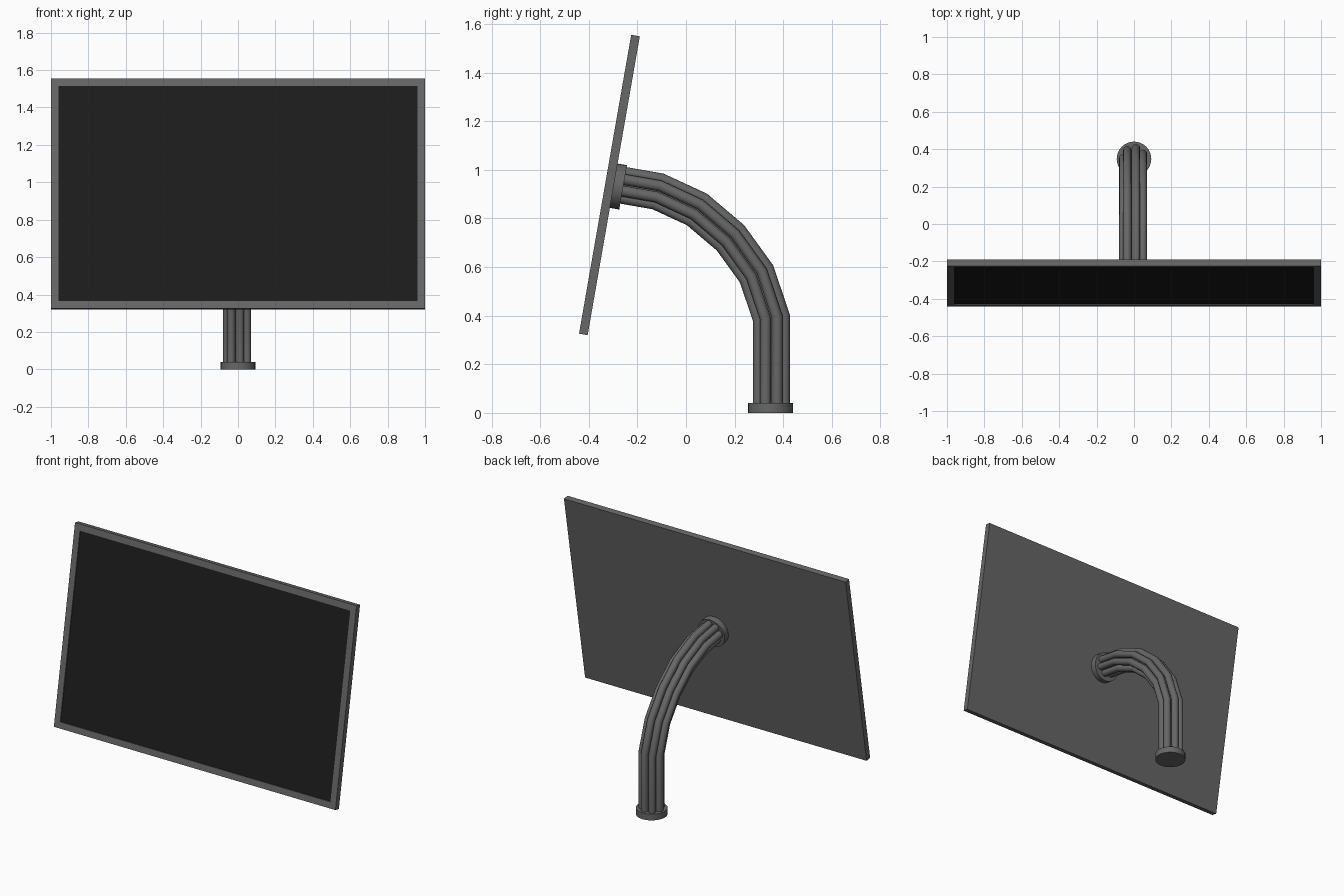
import bpy, bmesh, math
from mathutils import Vector, Matrix

if "Cube" in bpy.data.objects:
    bpy.data.objects.remove(bpy.data.objects["Cube"])

TILT = Matrix.Rotation(math.radians(-9.9), 4, 'X')
CENTRE = Vector((0, -0.315, 0.9375))


def material(name, v):
    mat = bpy.data.materials.new(name)
    mat.diffuse_color = (v, v, v, 1)
    mat.use_nodes = True
    mat.node_tree.nodes["Principled BSDF"].inputs["Base Color"].default_value = mat.diffuse_color
    return mat


GREY = material("dark_grey", 0.135)
BLACK = material("screen_black", 0.012)


def make_object(name, bm, smooth=False):
    bmesh.ops.recalc_face_normals(bm, faces=bm.faces)
    mesh = bpy.data.meshes.new(name)
    bm.to_mesh(mesh)
    bm.free()
    mesh.materials.append(GREY)
    ob = bpy.data.objects.new(name, mesh)
    bpy.context.collection.objects.link(ob)
    if smooth:
        bpy.ops.object.select_all(action='DESELECT')
        ob.select_set(True)
        bpy.context.view_layer.objects.active = ob
        bpy.ops.object.shade_smooth_by_angle(angle=math.radians(35))
    return ob


def disc(name, matrix, radius=0.0925, depth=0.04):
    bm = bmesh.new()
    bmesh.ops.create_cone(bm, cap_ends=True, segments=32, radius1=radius,
                          radius2=radius, depth=depth, matrix=matrix)
    return make_object(name, bm, True)


# Tilted panel with a shallow recessed screen
bm = bmesh.new()
bmesh.ops.create_cube(bm, size=1, matrix=Matrix.Diagonal((2, 0.036, 1.248, 1)))
front = min(bm.faces, key=lambda f: f.calc_center_median().y)
bmesh.ops.inset_region(bm, faces=[front], thickness=0.04, use_even_offset=True)
recess = bmesh.ops.extrude_face_region(bm, geom=[front])['geom']
screen = [g for g in recess if isinstance(g, bmesh.types.BMFace)][0]
bmesh.ops.translate(bm, vec=(0, 0.006, 0), verts=screen.verts)
if front.is_valid:
    bmesh.ops.delete(bm, geom=[front], context='FACES_ONLY')
screen.material_index = 1
bm.transform(Matrix.Translation(CENTRE) @ TILT)
panel = make_object("monitor_panel", bm)
panel.data.materials.append(BLACK)

# Base disc and the mounting disc on the back of the panel
disc("base_disc", Matrix.Translation((0, 0.348, 0.02)))
disc("mount_disc", Matrix.Translation(CENTRE) @ TILT
     @ Matrix.Translation((0, 0.037, 0)) @ Matrix.Rotation(math.pi / 2, 4, 'X'))

# Curved neck: a ring of tubes around a core, swept with mitred joints
path = [Vector((-0.002, y, z)) for y, z in (
    (0.351, 0.03), (0.351, 0.392), (0.29, 0.572), (0.183, 0.72),
    (0.045, 0.837), (-0.115, 0.911), (-0.27, 0.938))]
normals = []
for i in range(len(path)):
    a = (path[max(i, 1)] - path[max(i, 1) - 1]).normalized()
    j = min(i, len(path) - 2)
    b = (path[j + 1] - path[j]).normalized()
    t = (a + b).normalized()
    normals.append(Vector((0, t.z, -t.y)) / t.dot(a))

TUBES, SIDES, RING_R, TUBE_R = 7, 12, 0.055, 0.0225
centres = [(RING_R * math.cos(a), RING_R * math.sin(a)) for a in
           (math.pi + math.tau * k / TUBES for k in range(TUBES))]
bm = bmesh.new()
for cx, cn in centres + [(0, 0)]:
    rings = []
    for p, n in zip(path, normals):
        ring = []
        for s in range(SIDES):
            q = math.tau * s / SIDES
            x, d = cx + TUBE_R * math.cos(q), cn + TUBE_R * math.sin(q)
            ring.append(bm.verts.new(p + Vector((x, 0, 0)) + n * d))
        rings.append(ring)
    for r0, r1 in zip(rings, rings[1:]):
        for s in range(SIDES):
            e = (s + 1) % SIDES
            bm.faces.new((r0[s], r0[e], r1[e], r1[s]))
    bm.faces.new(rings[0])
    bm.faces.new(rings[-1])
make_object("neck_tubes", bm, True)
